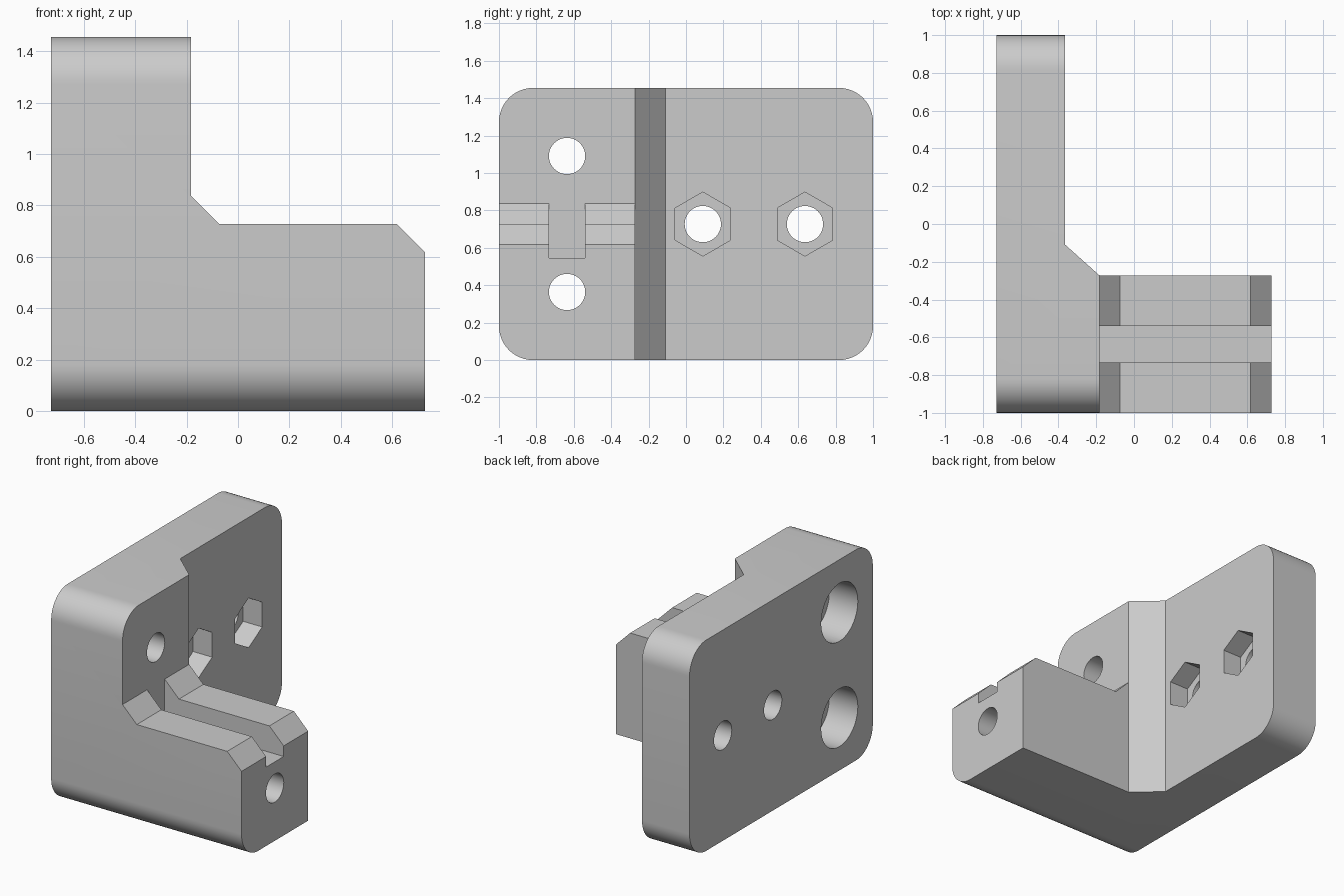
import bpy, math
from mathutils import Vector

cube = bpy.data.objects.get("Cube")
if cube:
    bpy.data.objects.remove(cube, do_unlink=True)

grey = bpy.data.materials.new("mid grey")
grey.use_nodes = True
grey.diffuse_color = (0.6, 0.6, 0.6, 1)
grey.node_tree.nodes["Principled BSDF"].inputs["Base Color"].default_value = (0.6, 0.6, 0.6, 1)

X0, ARM_END, TOP = -0.727, 0.727, 1.455   # back of plate, arm tip, plate height
STEP = -0.182                             # front of the thick section
BOLT_Y, MID = -0.636, 0.727


def prism(name, points, axis, lo, hi):
    """Extrude a closed 2D outline along the x, y or z axis."""
    def place(p, d):
        c = list(p)
        c.insert(axis, d)
        return c
    n = len(points)
    verts = [place(p, d) for d in (lo, hi) for p in points]
    faces = [list(range(n))[::-1], list(range(n, 2 * n))]
    faces += [[i, (i + 1) % n, n + (i + 1) % n, n + i] for i in range(n)]
    mesh = bpy.data.meshes.new(name)
    mesh.from_pydata(verts, [], faces)
    if axis == 1:
        mesh.flip_normals()
    mesh.materials.append(grey)
    ob = bpy.data.objects.new(name, mesh)
    bpy.context.collection.objects.link(ob)
    return ob


def ring(y, z, r, n, start=0.0):
    return [(y + r * math.cos(start + math.tau * i / n),
             z + r * math.sin(start + math.tau * i / n)) for i in range(n)]


def rounded_rect(y0, y1, z0, z1, r, steps=12):
    corners = [(y1 - r, z1 - r), (y0 + r, z1 - r), (y0 + r, z0 + r), (y1 - r, z0 + r)]
    pts = []
    for k, (y, z) in enumerate(corners):
        for i in range(steps + 1):
            a = math.pi / 2 * (k + i / steps)
            pts.append((y + r * math.cos(a), z + r * math.sin(a)))
    return pts


def boolean(target, tool, operation):
    """Combine two solids and discard the tool."""
    mod = target.modifiers.new(operation, 'BOOLEAN')
    mod.operation, mod.object, mod.solver = operation, tool, 'EXACT'
    bpy.ops.object.select_all(action='DESELECT')
    bpy.context.view_layer.objects.active = target
    target.select_set(True)
    bpy.ops.object.modifier_apply(modifier=mod.name)
    bpy.data.objects.remove(tool, do_unlink=True)


# Bracket body: the side outline, the plan and the stepped front outline combined
bracket = prism("mounting_bracket", rounded_rect(-1, 1, 0, TOP, 0.182), 0, X0, ARM_END)
plan = [(X0, -1.1), (0.8, -1.1), (0.8, -0.273), (STEP, -0.273),
        (-0.364, -0.11), (-0.364, 1.1), (-0.8, 1.1), (-0.8, -1.1)]
boolean(bracket, prism("plan_cutter", plan, 2, -0.1, 1.6), 'INTERSECT')
upper = [(STEP, 1.6), (STEP, 0.836), (-0.073, MID), (0.618, MID),
         (0.764, 0.581), (0.9, 0.581), (0.9, 1.6)]
boolean(bracket, prism("step_cutter", upper, 1, -1.2, 1.2), 'DIFFERENCE')

# Channel along the top of the arm
channel = [(BOLT_Y - 0.096, 0.545), (BOLT_Y + 0.096, 0.545),
           (BOLT_Y + 0.096, 1.0), (BOLT_Y - 0.096, 1.0)]
boolean(bracket, prism("channel_cutter", channel, 0, STEP, 0.9), 'DIFFERENCE')

# Bolt holes with round counterbores at the back
for z in (0.364, 1.091):
    boolean(bracket, prism("bolt_cutter", ring(BOLT_Y, z, 0.097, 48), 0, -1, 1), 'DIFFERENCE')
    boolean(bracket, prism("counterbore_cutter", ring(BOLT_Y, z, 0.2, 48), 0, -1, X0 + 0.218), 'DIFFERENCE')

# Plate holes with hexagonal nut pockets on the inner face
for y in (0.09, 0.636):
    boolean(bracket, prism("plate_hole_cutter", ring(y, MID, 0.097, 48), 0, -1, 1), 'DIFFERENCE')
    boolean(bracket, prism("nut_cutter", ring(y, MID, 0.171, 6, math.pi / 6), 0, -0.364 - 0.146, 0), 'DIFFERENCE')

bpy.ops.object.select_all(action='DESELECT')
bracket.select_set(True)
bpy.context.view_layer.objects.active = bracket
bpy.ops.object.shade_smooth_by_angle(angle=math.radians(25))
